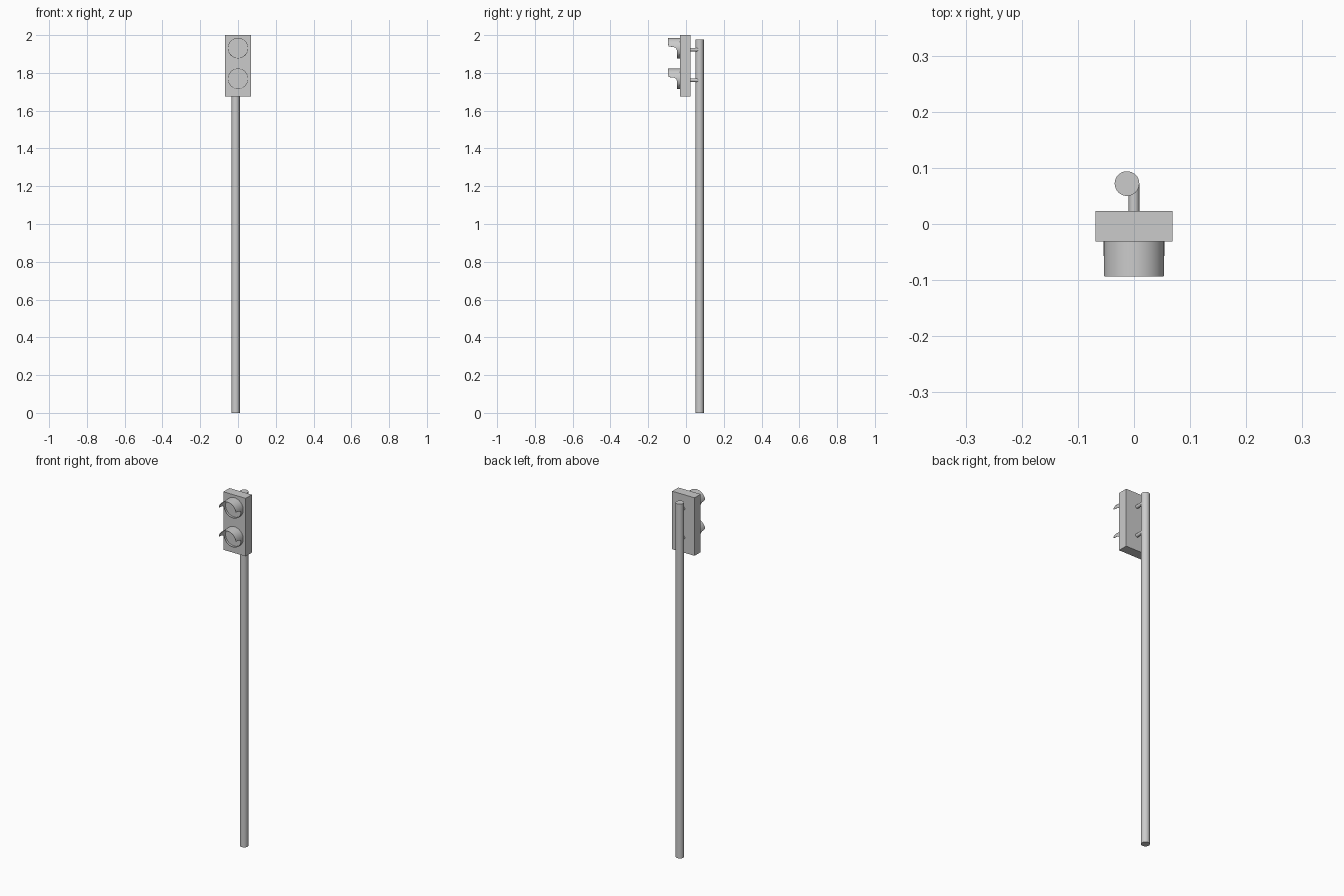
import bpy, bmesh
from math import sin, cos, radians, pi
from mathutils import Matrix, Vector

if "Cube" in bpy.data.objects:
    bpy.data.objects.remove(bpy.data.objects["Cube"])

FACE_Y = -0.031          # front face of the housing
BACK_Y = 0.023           # rear face of the housing
LAMP_R = 0.054


def finish(name, bm, smooth=True):
    bmesh.ops.recalc_face_normals(bm, faces=bm.faces)
    mesh = bpy.data.meshes.new(name)
    bm.to_mesh(mesh)
    bm.free()
    obj = bpy.data.objects.new(name, mesh)
    bpy.context.collection.objects.link(obj)
    if smooth:
        bpy.ops.object.select_all(action='DESELECT')
        obj.select_set(True)
        bpy.context.view_layer.objects.active = obj
        bpy.ops.object.shade_smooth_by_angle(angle=radians(35))
    return obj


def box(name, lo, hi):
    lo, hi = Vector(lo), Vector(hi)
    bm = bmesh.new()
    m = Matrix.Translation((lo + hi) / 2) @ Matrix.Diagonal((*(hi - lo), 1))
    bmesh.ops.create_cube(bm, size=1, matrix=m)
    return finish(name, bm, False)


def rod(name, a, b, r, sides=32):
    a, b = Vector(a), Vector(b)
    turn = (b - a).to_track_quat('Z', 'Y').to_matrix().to_4x4()
    bm = bmesh.new()
    bmesh.ops.create_cone(bm, cap_ends=True, segments=sides, radius1=r, radius2=r,
                          depth=(b - a).length,
                          matrix=Matrix.Translation((a + b) / 2) @ turn)
    return finish(name, bm)


def visor(name, z):
    # right half: (angle above horizontal, depth), mirrored to the left
    half = [(-90 + 10 * i, 0.016) for i in range(7)]
    half += [(-20, 0.0165), (-10, 0.018), (-3, 0.020), (2, 0.024), (6, 0.034), (10, 0.062)]
    half += [(a, 0.063) for a in range(20, 91, 10)]
    ring = half + [(180 - a, d) for a, d in half[-2:0:-1]]
    bm = bmesh.new()
    loops = []
    for a, d in ring:
        c, s = cos(radians(a)), sin(radians(a))
        ro, ri = LAMP_R, LAMP_R - 0.002
        loops.append([bm.verts.new((r * c, y, z + r * s)) for r, y in
                      ((ro, FACE_Y), (ro, FACE_Y - d), (ri, FACE_Y - d), (ri, FACE_Y))])
    for i, p in enumerate(loops):
        q = loops[(i + 1) % len(loops)]
        for k in range(4):
            n = (k + 1) % 4
            bm.faces.new((p[k], p[n], q[n], q[k]))
    return finish(name, bm)


# Pole, slightly off centre behind the housing
rod("pole", (-0.0125, 0.072, 0), (-0.0125, 0.072, 1.978), 0.022)

# Signal housing
box("housing", (-0.069, FACE_Y, 1.676), (0.069, BACK_Y, 2.0))

# Lamps with hooded visors, and the brackets behind them
for label, z in (("upper", 1.931), ("lower", 1.769)):
    rod(label + "_lens", (0, FACE_Y + 0.004, z), (0, FACE_Y - 0.004, z), LAMP_R - 0.001, 36)
    visor(label + "_visor", z)
    rod(label + "_bracket", (0, BACK_Y - 0.004, z - 0.008), (0, 0.072, z - 0.008), 0.0095, 16)
